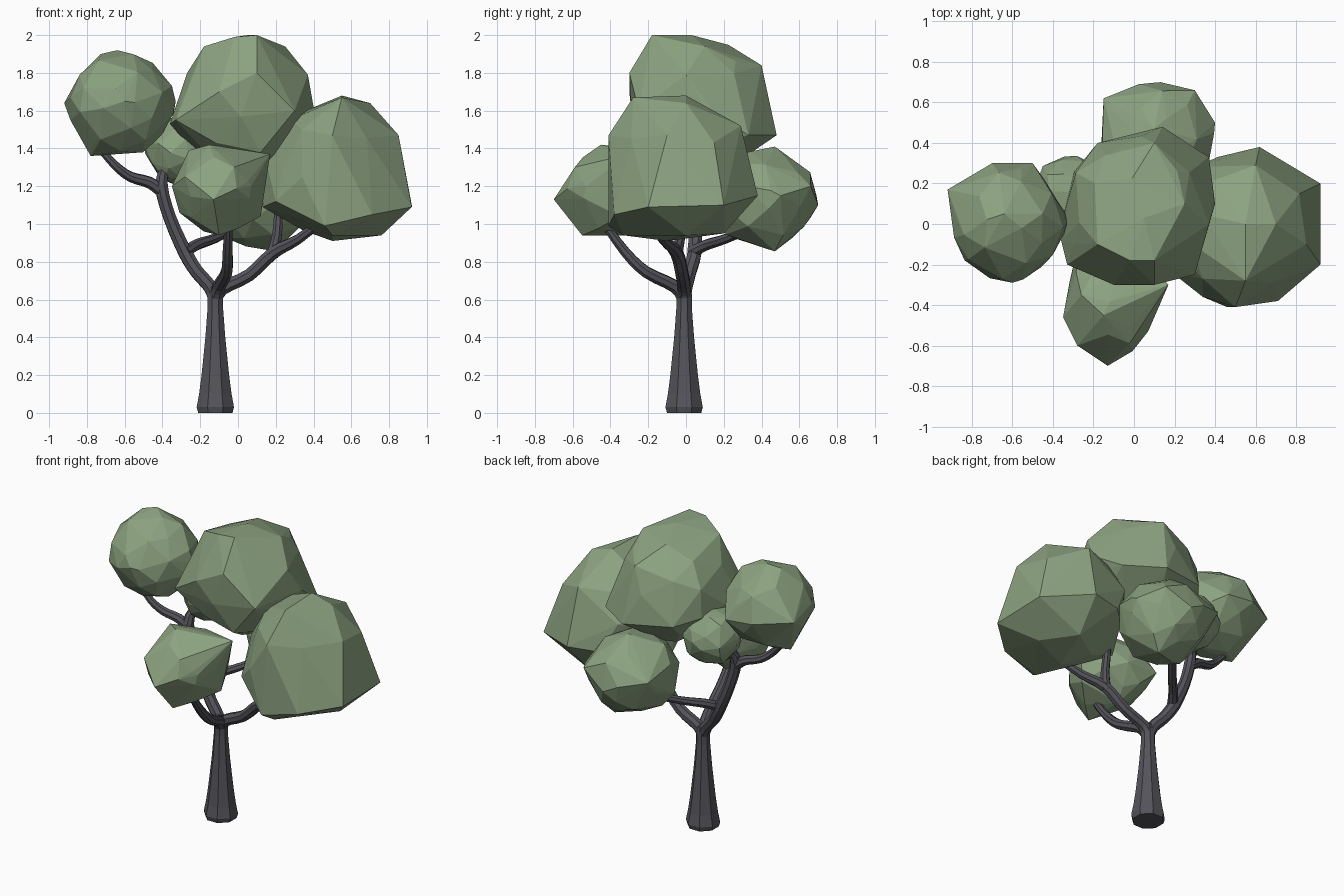
import bpy, bmesh, math, random
from mathutils import Vector, Euler


def material(name, rgb):
    m = bpy.data.materials.new(name)
    m.diffuse_color = (*rgb, 1)
    return m


LEAF = material("leaf_green", (0.262, 0.362, 0.217))
BARK = material("dark_bark", (0.09, 0.088, 0.104))


def finish(bm, name, mat):
    bmesh.ops.recalc_face_normals(bm, faces=bm.faces)
    me = bpy.data.meshes.new(name)
    bm.to_mesh(me)
    bm.free()
    me.materials.append(mat)
    bpy.context.collection.objects.link(bpy.data.objects.new(name, me))


def leaf_clump(name, lo, hi, corners=(), size=0.94, seed=0):
    """Jittered faceted ball filling a box, pulled out to a few sharp corners by a hull."""
    rnd = random.Random(seed)
    lo, hi = Vector(lo), Vector(hi)
    mid, half = (lo + hi) / 2, (hi - lo) / 2 * size
    turn = Euler([rnd.uniform(0, 6) for _ in range(3)]).to_matrix()
    ball = bmesh.new()
    bmesh.ops.create_icosphere(ball, subdivisions=2, radius=1)
    bm = bmesh.new()
    for v in ball.verts:
        jitter = Vector([rnd.uniform(-0.13, 0.13) for _ in range(3)])
        p = (turn @ v.co + jitter).normalized() * rnd.uniform(0.95, 1.04)
        bm.verts.new(mid + p * half)
    ball.free()
    for c in corners:
        bm.verts.new(c)
    bmesh.ops.convex_hull(bm, input=bm.verts[:])
    bmesh.ops.delete(bm, geom=[v for v in bm.verts if not v.link_faces], context='VERTS')
    finish(bm, name, LEAF)


def tube(name, pts, radii, sides=8, smooth=3):
    """Faceted tube swept along a smoothed path with changing radius."""
    pts = [Vector(p) for p in pts]
    path, rad = [], []
    for i in range(len(pts) - 1):
        p0, p1, p2 = pts[max(i - 1, 0)], pts[i], pts[i + 1]
        p3 = pts[min(i + 2, len(pts) - 1)]
        for s in range(smooth):
            t = s / smooth
            path.append(0.5 * (2 * p1 + (p2 - p0) * t + (2 * p0 - 5 * p1 + 4 * p2 - p3) * t**2
                               + (3 * p1 - p0 - 3 * p2 + p3) * t**3))
            rad.append(radii[i] + (radii[i + 1] - radii[i]) * t)
    path.append(pts[-1])
    rad.append(radii[-1])
    bm = bmesh.new()
    rings, side = [], Vector((1, 0, 0))
    for i, p in enumerate(path):
        d = (path[min(i + 1, len(path) - 1)] - path[max(i - 1, 0)]).normalized()
        side = (side - d * side.dot(d)).normalized()
        up = d.cross(side)
        rings.append([bm.verts.new(p + rad[i] * (side * math.cos(a) + up * math.sin(a)))
                      for a in (2 * math.pi * (k + 0.5) / sides for k in range(sides))])
    for r, q in zip(rings, rings[1:]):
        for k in range(sides):
            n = (k + 1) % sides
            bm.faces.new((r[k], r[n], q[n], q[k]))
    bm.faces.new(rings[0][::-1])
    bm.faces.new(rings[-1])
    finish(bm, name, BARK)


# Trunk with flared, slightly bevelled foot
X, Y = -0.12, -0.01
tube("trunk", [(X, Y, z) for z in (0, 0.03, 0.1, 0.2, 0.4, 0.56, 0.63, 0.67)],
     [0.098, 0.107, 0.093, 0.079, 0.057, 0.044, 0.044, 0.036], smooth=1)

# Main limbs
tube("left_limb", [(X, Y, 0.6), (-0.15, 0.0, 0.67), (-0.22, 0.02, 0.75), (-0.28, 0.045, 0.85),
                   (-0.36, 0.05, 1.03), (-0.405, 0.05, 1.2), (-0.38, 0.1, 1.31), (-0.34, 0.15, 1.4)],
     [0.038, 0.038, 0.038, 0.04, 0.036, 0.036, 0.024, 0.02])
tube("right_limb", [(X, Y, 0.6), (-0.08, -0.01, 0.66), (0.06, -0.02, 0.73), (0.19, -0.05, 0.85),
                    (0.32, -0.12, 0.92), (0.46, -0.2, 1.03)],
     [0.038, 0.038, 0.036, 0.036, 0.028, 0.022])
tube("front_limb", [(X, Y, 0.6), (-0.1, -0.06, 0.67), (-0.06, -0.21, 0.745), (-0.055, -0.32, 0.85),
                    (-0.05, -0.43, 1.0)],
     [0.038, 0.036, 0.032, 0.028, 0.022])

# Side branches
tube("left_branch", [(-0.40, 0.05, 1.17), (-0.47, 0.04, 1.22), (-0.57, 0.02, 1.25),
                     (-0.65, 0.0, 1.31), (-0.73, 0.0, 1.4)],
     [0.034, 0.032, 0.028, 0.024, 0.02])
tube("back_branch", [(-0.28, 0.03, 0.85), (-0.22, 0.11, 0.89), (-0.12, 0.22, 0.925),
                     (0.03, 0.4, 1.0)],
     [0.034, 0.03, 0.026, 0.022])
tube("top_branch", [(0.18, -0.05, 0.83), (0.205, -0.03, 0.93), (0.215, 0.0, 1.07),
                    (0.22, 0.0, 1.25)],
     [0.034, 0.028, 0.025, 0.02])

# Leaf clumps: bounding box, then the most prominent corners
leaf_clump("left_leaves", (-0.92, -0.29, 1.35), (-0.33, 0.30, 1.92), [
    (-0.92, 0.17, 1.64), (-0.81, 0, 1.8), (-0.64, 0.05, 1.92), (-0.52, 0, 1.87),
    (-0.6, -0.29, 1.65), (-0.33, 0, 1.65), (-0.78, 0, 1.36), (-0.5, 0.3, 1.6),
    (-0.7, 0.3, 1.62)], 0.96, 1)
leaf_clump("top_leaves", (-0.36, -0.30, 1.25), (0.40, 0.46, 1.98), [
    (-0.02, -0.18, 1.99), (0.1, -0.18, 2.0), (0.05, 0.03, 2.0), (0.37, 0, 1.79),
    (0.40, 0.1, 1.62), (0.37, 0.33, 1.47), (0.14, 0.48, 1.47), (0.1, 0.4, 1.84),
    (-0.18, 0.4, 1.5), (-0.36, -0.08, 1.53), (-0.33, -0.2, 1.55), (-0.1, -0.3, 1.7),
    (0.1, -0.3, 1.8), (0.3, -0.25, 1.6), (-0.18, -0.1, 1.94), (0.25, 0.1, 1.94),
    (-0.12, -0.2, 1.43), (0.12, -0.22, 1.38)], 0.96, 2)
leaf_clump("right_leaves", (0.14, -0.40, 0.91), (0.9, 0.35, 1.66), [
    (0.55, -0.28, 1.67), (0.55, 0, 1.68), (0.85, -0.1, 1.47), (0.7, 0, 1.64),
    (0.6, 0.29, 1.52), (0.92, 0.2, 1.1), (0.92, -0.2, 1.09), (0.62, 0.38, 1.15),
    (0.5, -0.41, 1.47), (0.71, -0.38, 1.05), (0.46, -0.41, 0.99), (0.2, -0.25, 1.12),
    (0.34, -0.36, 1.25), (0.41, 0.33, 1.15), (0.76, 0, 0.94), (0.5, -0.1, 0.91),
    (0.5, -0.33, 0.94), (0.6, 0.2, 0.95), (0.13, -0.05, 1.09)], 0.96, 3)
leaf_clump("front_leaves", (-0.35, -0.67, 0.93), (0.14, -0.08, 1.42), [
    (0.17, -0.3, 1.37), (-0.26, -0.35, 1.39), (-0.15, -0.45, 1.42), (-0.13, -0.7, 1.13),
    (-0.28, -0.6, 1.25), (-0.35, -0.46, 1.2), (0.07, -0.53, 1.2), (-0.31, -0.4, 1.06),
    (0.12, -0.35, 1.04), (-0.1, -0.55, 0.94), (-0.1, -0.28, 0.94), (-0.28, -0.12, 1.15)],
    0.93, 4)
leaf_clump("back_leaves", (-0.19, 0.11, 0.86), (0.40, 0.70, 1.41), [
    (0.3, 0.66, 1.2), (-0.15, 0.62, 1.2), (0.4, 0.5, 1.15), (0.1, 0.47, 1.41),
    (0.13, 0.7, 1.1), (0.2, 0.47, 0.855)], 0.97, 5)
leaf_clump("small_leaves", (-0.50, -0.02, 1.21), (-0.12, 0.34, 1.58), [(-0.5, 0.15, 1.42)], 1.0, 6)
